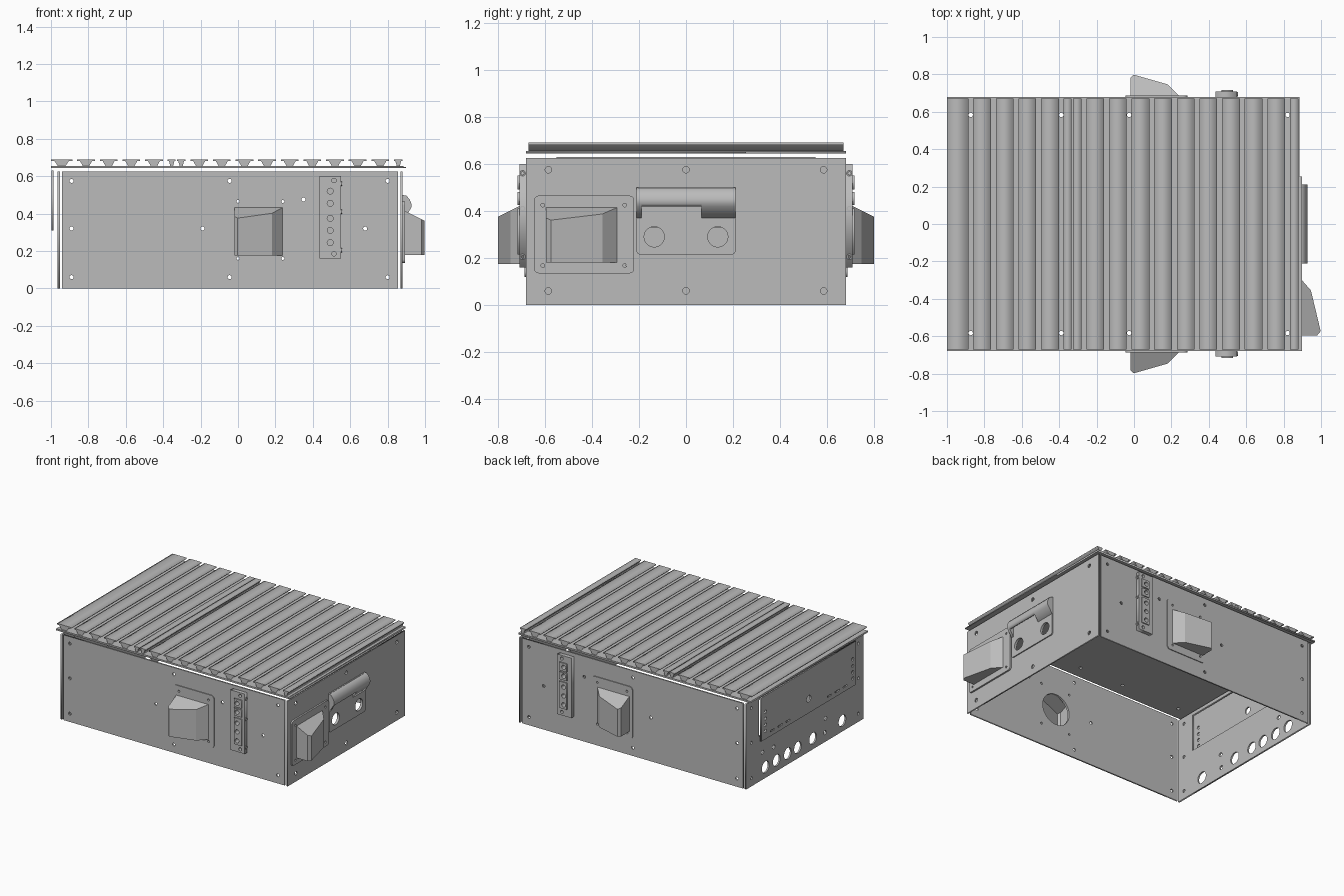
import bpy, bmesh
from math import cos, sin, pi
from mathutils import Matrix

cube = bpy.data.objects.get("Cube")
if cube:
    bpy.data.objects.remove(cube, do_unlink=True)

grey = bpy.data.materials.new("metal_grey")
grey.use_nodes = True
GREY = (0.5, 0.5, 0.5, 1)
grey.diffuse_color = GREY
grey.node_tree.nodes["Principled BSDF"].inputs["Base Color"].default_value = GREY


# Each frame maps (across, up, outward) to the model's axes
def frame(u, v, d, origin=(0, 0, 0)):
    m = Matrix((u, v, d)).transposed().to_4x4()
    m.translation = origin
    return m


X, Y, Z = (1, 0, 0), (0, 1, 0), (0, 0, 1)
FRONT = frame(X, Z, (0, -1, 0), (0, -0.68, 0))
BACK = frame(X, Z, Y, (0, 0.68, 0))
RIGHT = frame(Y, Z, X, (0.88, 0, 0))
LEFT = frame(Y, Z, (-1, 0, 0), (-0.965, 0, 0))
TOP = frame(X, Y, Z)
ALONG_Y = frame(X, Z, (0, -1, 0))


def rect(u0, v0, u1, v1):
    return [(u0, v0), (u1, v0), (u1, v1), (u0, v1)]


def circle(u, v, r, n=20):
    return [(u + r * cos(2 * pi * i / n), v + r * sin(2 * pi * i / n)) for i in range(n)]


def rounded(u0, v0, u1, v1, r, n=5):
    pts = []
    corners = [(u1 - r, v1 - r), (u0 + r, v1 - r), (u0 + r, v0 + r), (u1 - r, v0 + r)]
    for k, (cu, cv) in enumerate(corners):
        for i in range(n + 1):
            a = pi / 2 * (k + i / n)
            pts.append((cu + r * cos(a), cv + r * sin(a)))
    return pts


def finish(name, mesh, m):
    mesh.transform(m)
    if m.determinant() < 0:
        mesh.flip_normals()
    mesh.materials.clear()
    mesh.materials.append(grey)
    obj = bpy.data.objects.new(name, mesh)
    bpy.context.collection.objects.link(obj)
    return obj


# Sheet cut from an outline with holes, from depth d0 to d1
def plate(name, m, outline, d0, d1, holes=()):
    curve = bpy.data.curves.new(name, 'CURVE')
    curve.dimensions = '2D'
    curve.fill_mode = 'BOTH'
    curve.extrude = (d1 - d0) / 2
    for loop in [outline, *holes]:
        s = curve.splines.new('POLY')
        s.points.add(len(loop) - 1)
        for p, (u, v) in zip(s.points, loop):
            p.co = (u, v, 0, 1)
        s.use_cyclic_u = True
    tmp = bpy.data.objects.new(name + "_outline", curve)
    bpy.context.collection.objects.link(tmp)
    deps = bpy.context.evaluated_depsgraph_get()
    mesh = bpy.data.meshes.new_from_object(tmp.evaluated_get(deps))
    bpy.data.objects.remove(tmp, do_unlink=True)
    bm = bmesh.new()
    bm.from_mesh(mesh)
    bmesh.ops.remove_doubles(bm, verts=bm.verts, dist=1e-5)
    bmesh.ops.recalc_face_normals(bm, faces=bm.faces)
    bm.to_mesh(mesh)
    bm.free()
    return finish(name, mesh, m @ Matrix.Translation((0, 0, (d0 + d1) / 2)))


# Hollow vent hood, open towards the panel, with a sloping top
def hood(name, m, u0, width, base, top):
    shape = [(0, 0), (0, 0.10), (0.07, 0.118), (0.76, 0.066), (1, 0)]
    bm = bmesh.new()
    low = [bm.verts.new((u0 + width * u, base, d)) for u, d in shape]
    high = [bm.verts.new((u0 + width * u, top - 0.5 * d, d)) for u, d in shape]
    bm.faces.new(low)
    bm.faces.new(high)
    for i in range(len(shape) - 1):
        bm.faces.new((low[i], low[i + 1], high[i + 1], high[i]))
    bmesh.ops.recalc_face_normals(bm, faces=bm.faces)
    mesh = bpy.data.meshes.new(name)
    bm.to_mesh(mesh)
    bm.free()
    # normals point outward when the bottom face looks down
    if mesh.polygons[0].normal.y > 0:
        mesh.flip_normals()
    obj = finish(name, mesh, m)
    mod = obj.modifiers.new("wall", 'SOLIDIFY')
    mod.thickness = 0.005
    mod.offset = -1


# Front and back: panel, vent and terminal block
SCREW = 0.011
for side, m in (("front", FRONT), ("back", BACK)):
    fan = circle(0.115, 0.31, 0.115, 32)
    vent_screws = [circle(u, v, 0.008, 10) for u in (0.0, 0.24) for v in (0.16, 0.465)]
    spots = [(u, v) for u in (-0.89, -0.045, 0.8) for v in (0.06, 0.575)]
    spots += [(-0.89, 0.32), (-0.19, 0.32), (0.68, 0.32), (0.35, 0.475)]
    plate(side + "_panel", m, rect(-0.94, 0, 0.855, 0.625), -0.01, 0,
          [circle(u, v, SCREW, 12) for u, v in spots] + [fan] + vent_screws)
    plate(side + "_vent_plate", m, rounded(-0.045, 0.12, 0.285, 0.505, 0.025), 0, 0.006,
          [fan] + vent_screws)
    hood(side + "_vent_hood", m, -0.02, 0.265, 0.175, 0.435)

    ports = [circle(0.493, v, 0.016, 16) for v in (0.245, 0.31, 0.375, 0.455, 0.52)]
    block_screws = [circle(0.513, v, 0.012, 12) for v in (0.185, 0.577)]
    plate(side + "_terminal_block", m, rect(0.435, 0.16, 0.55, 0.6), 0, 0.028,
          ports + block_screws)
    for v0, v1 in ((0.215, 0.41), (0.425, 0.48), (0.49, 0.55)):
        plate(side + "_terminal_cap", m, rect(0.468, v0, 0.53, v1), 0.028, 0.036,
              [p for p in ports if v0 < p[0][1] < v1])
    y = -0.694 if side == "front" else 0.694
    for v in (0.205, 0.41, 0.56):
        plate(side + "_block_side_screw", RIGHT, circle(y, v, 0.012, 16), -0.33, -0.325,
              [circle(y, v, 0.007, 10)])

# Right panel with vent and socket holes
corner_screws = [circle(u, v, 0.014, 12) for u in (-0.585, 0, 0.585) for v in (0.06, 0.575)]
sockets = [circle(u, 0.29, 0.043, 28) for u in (-0.135, 0.135)]
side_fan = circle(-0.435, 0.3, 0.112, 32)
side_screws = [circle(u, v, 0.008, 10) for u in (-0.608, -0.26) for v in (0.168, 0.425)]
plate("right_panel", RIGHT, rect(-0.68, 0, 0.68, 0.625), -0.01, 0,
      corner_screws + sockets + [side_fan] + side_screws)
plate("right_vent_plate", RIGHT, rounded(-0.645, 0.135, -0.22, 0.465, 0.02), 0, 0.012,
      [side_fan] + side_screws)
hood("right_vent_hood", RIGHT, -0.595, 0.315, 0.18, 0.42)
plate("socket_plate", RIGHT, rounded(-0.21, 0.215, 0.21, 0.5, 0.015), 0, 0.008, sockets)

# Rounded cowl over the sockets, with a slot in its underside
cowl = [(0.88, 0.5), (0.902, 0.495), (0.918, 0.475), (0.928, 0.45), (0.926, 0.43), (0.918, 0.418)]
for y0, y1, under in ((-0.21, -0.19, [(0.888, 0.37), (0.88, 0.37)]),
                      (-0.19, 0.065, [(0.91, 0.42), (0.912, 0.45), (0.888, 0.48)]),
                      (0.065, 0.21, [(0.888, 0.37), (0.88, 0.37)])):
    plate("socket_cowl", ALONG_Y, cowl + under, -y1, -y0)

# Left panel with cable holes and a window behind the cover
cables = [circle(u, 0.08, 0.042, 28) for u in (0.457, 0.328, 0.199, 0.082, -0.094, -0.434)]
small = [circle(u, v, 0.015, 12) for u, v in ((-0.234, 0.068), (0.49, 0.2), (-0.24, 0.17), (0.36, 0.19))]
ends = [circle(u, v, SCREW, 12) for u in (-0.62, 0.62) for v in (0.06, 0.32, 0.575)]
plate("left_panel", LEFT, rect(-0.68, 0, 0.68, 0.625), -0.012, 0,
      cables + small + ends + [rect(-0.53, 0.33, 0.53, 0.6)])
pins = [circle(u, v, 0.012, 10) for u in (-0.51, 0.5) for v in (0.37, 0.415, 0.46, 0.51)]
dashes = [rect(u - 0.025, 0.34, u + 0.025, 0.35) for u in (0.42, 0.33, 0.24, -0.24, -0.33, -0.42)]
plate("left_cover", LEFT, rect(-0.55, 0.31, 0.55, 0.63), 0.022, 0.032,
      pins + dashes + [circle(0, 0.415, 0.025)])

# Deck base with screw holes lying in the slots
PITCH, FIRST, HALF = 0.121, -0.873, 0.013
slots = [FIRST + PITCH * i for i in range(15)]
plate("deck_base", TOP, rect(-1, -0.68, 0.885, 0.68), 0.643, 0.655,
      [circle(slots[i], y, 0.012, 12) for i in (0, 4, 7, 14) for y in (-0.583, 0.583)])
plate("deck_edge_strip", TOP, rect(0.885, -0.68, 0.897, 0.255), 0.643, 0.65)

# Slotted deck slats: wide flange on a tapering web
edges = [-1 - HALF] + slots + [0.88 + HALF]
for a, b in zip(edges, edges[1:]):
    lo, hi = a + HALF, b - HALF
    parts = [(lo, hi)]
    if lo < -0.33 < hi:
        parts = [(lo, -0.333), (-0.327, hi)]
    for p, q in parts:
        mid, w = (p + q) / 2, (q - p) * 0.33
        plate("deck_slat", ALONG_Y,
              [(p, 0.69), (p, 0.682), (mid - w, 0.68), (mid - w * 0.55, 0.655),
               (mid + w * 0.55, 0.655), (mid + w, 0.68), (q, 0.682), (q, 0.69)],
              -0.67, 0.67)
